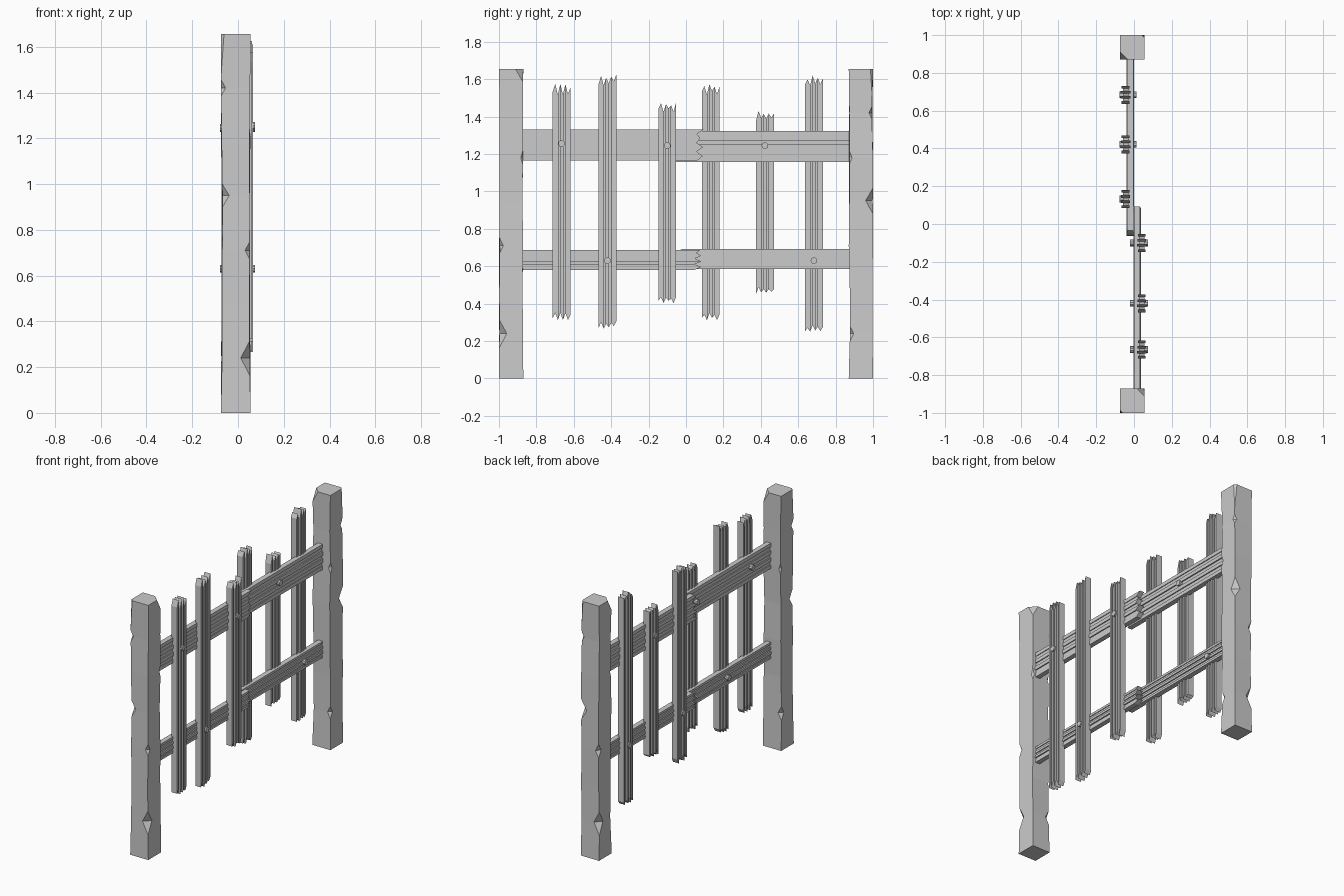
import bpy, bmesh, math, random
from mathutils import Matrix, Vector

random.seed(4)
if "Cube" in bpy.data.objects:
    bpy.data.objects.remove(bpy.data.objects["Cube"], do_unlink=True)

wood = bpy.data.materials.new("grey_wood")
wood.use_nodes = True
GREY = (0.6, 0.6, 0.6, 1)
wood.diffuse_color = GREY
wood.node_tree.nodes["Principled BSDF"].inputs["Base Color"].default_value = GREY


def finish(bm, name):
    bmesh.ops.recalc_face_normals(bm, faces=bm.faces)
    me = bpy.data.meshes.new(name)
    bm.to_mesh(me)
    bm.free()
    me.materials.append(wood)
    ob = bpy.data.objects.new(name, me)
    bpy.context.collection.objects.link(ob)
    return ob


def plank(name, center, width, low, high, back, front, low_jag, high_jag, along_y=False):
    """Weathered board: side by side fibres of stepped depth with splintered ends."""
    bm = bmesh.new()
    fibres = 7
    depth = front - back
    edges = [center + width * (i / fibres - 0.5) for i in range(fibres + 1)]
    teeth = [(0.15 if i % 2 else 0.75) + random.uniform(-0.15, 0.25) for i in range(fibres + 1)]
    tops = [high - high_jag * t for t in teeth]
    bottoms = [low + low_jag * (1 - t) for t in teeth]
    for i in range(fibres):
        inset = depth * (0.22 if i % 2 else random.uniform(0, 0.06))
        if i in (0, fibres - 1):
            inset = depth * 0.1
        rings = []
        for x in (back + inset, front - inset):
            outline = [(edges[i], bottoms[i]), (edges[i + 1], bottoms[i + 1]),
                       (edges[i + 1], tops[i + 1]), (edges[i], tops[i])]
            rings.append([bm.verts.new((x, v, u) if along_y else (x, u, v)) for u, v in outline])
        a, b = rings
        bm.faces.new(a)
        bm.faces.new(b[::-1])
        for k in range(4):
            n = (k + 1) % 4
            bm.faces.new((a[n], a[k], b[k], b[n]))
    return finish(bm, name)


# Posts: wavy square column with wedge chips along its corners
HALF, HEIGHT, POST_X, POST_Y = 0.065, 1.655, -0.01, 0.935
CHIPS = [  # corner x, corner y, height, half length, depth
    (1, -1, 0.24, 0.085, 0.045), (1, -1, 0.71, 0.055, 0.028),
    (-1, -1, 0.95, 0.07, 0.042), (-1, -1, 1.42, 0.045, 0.025),
    (-1, -1, HEIGHT, 0.26, 0.014), (1, 1, HEIGHT, 0.075, 0.042),
    (1, 1, 1.18, 0.05, 0.015), (-1, 1, 0.24, 0.06, 0.032),
    (-1, 1, 1.18, 0.05, 0.018)]


def post(name, y, turn):
    bm = bmesh.new()
    rings = []
    for k in range(8):
        wave = 0 if k in (0, 7) else 0.007
        rings.append([bm.verts.new((sx * (HALF - wave * random.random()),
                                    sy * (HALF - wave * random.random()), HEIGHT * k / 7))
                      for sx, sy in ((-1, -1), (1, -1), (1, 1), (-1, 1))])
    bm.faces.new(rings[0][::-1])
    bm.faces.new(rings[-1])
    for a, b in zip(rings, rings[1:]):
        for i in range(4):
            j = (i + 1) % 4
            bm.faces.new((a[i], a[j], b[j], b[i]))
    ob = finish(bm, name)

    for sx, sy, z, half_len, depth in CHIPS:
        cut = bmesh.new()
        out = Vector((sx, sy, 0)).normalized()
        side = Vector((-out.y, out.x, 0))
        mid = Vector((sx * HALF, sy * HALF, z))
        bite = out * depth / math.sqrt(2)
        up = Vector((0, 0, half_len))
        ends = [[cut.verts.new(mid + side * s + o) for o in (bite, up, -bite, -up)]
                for s in (-0.2, 0.2)]
        cut.faces.new(ends[0])
        cut.faces.new(ends[1][::-1])
        for i in range(4):
            j = (i + 1) % 4
            cut.faces.new((ends[0][j], ends[0][i], ends[1][i], ends[1][j]))
        cutter = finish(cut, "chip_cutter")
        cutter.hide_render = True
        mod = ob.modifiers.new("chip", "BOOLEAN")
        mod.operation, mod.solver, mod.object = "DIFFERENCE", "EXACT", cutter
        graph = bpy.context.evaluated_depsgraph_get()
        carved = bpy.data.meshes.new_from_object(ob.evaluated_get(graph))
        ob.modifiers.clear()
        ob.data = carved
        bpy.data.objects.remove(cutter, do_unlink=True)

    ob.data.transform(Matrix.Translation((POST_X, y, 0)) @ Matrix.Rotation(turn, 4, "Z"))


post("front_post", -POST_Y, 0)
post("back_post", POST_Y, math.pi)

# Rails: two overlapping boards at each level
for level, z_front, z_back, width in (("upper", 1.248, 1.24, 0.165), ("lower", 0.633, 0.638, 0.106)):
    plank(level + "_front_rail", z_front, width, -0.89, 0.095, -0.004, 0.036, 0, 0.055, True)
    plank(level + "_back_rail", z_back, width, -0.065, 0.89, -0.04, 0.002, 0.045, 0, True)

# Pickets with their bolts: y, bottom, top, bolt height
PICKETS = [(-0.665, 0.31, 1.575, 1.255), (-0.42, 0.265, 1.625, 0.63), (-0.1, 0.4, 1.48, 1.245),
           (0.132, 0.31, 1.575, 0.63), (0.422, 0.45, 1.435, 1.245), (0.684, 0.245, 1.62, 0.63)]
for n, (y, low, high, bolt_z) in enumerate(PICKETS, 1):
    back, front = (0.015, 0.067) if y < 0 else (-0.071, -0.018)
    plank(f"picket_{n}", y, 0.095, low, high, back, front, 0.04, 0.06)
    start, end = (-0.02, 0.075) if y < 0 else (-0.078, 0.014)
    if n == 4:
        end = -0.01
    bm = bmesh.new()
    bmesh.ops.create_cone(bm, cap_ends=True, segments=10, radius1=0.018, radius2=0.018,
                          depth=end - start,
                          matrix=Matrix.Translation(((start + end) / 2, y, bolt_z))
                          @ Matrix.Rotation(math.pi / 2, 4, "Y"))
    finish(bm, f"bolt_{n}")
